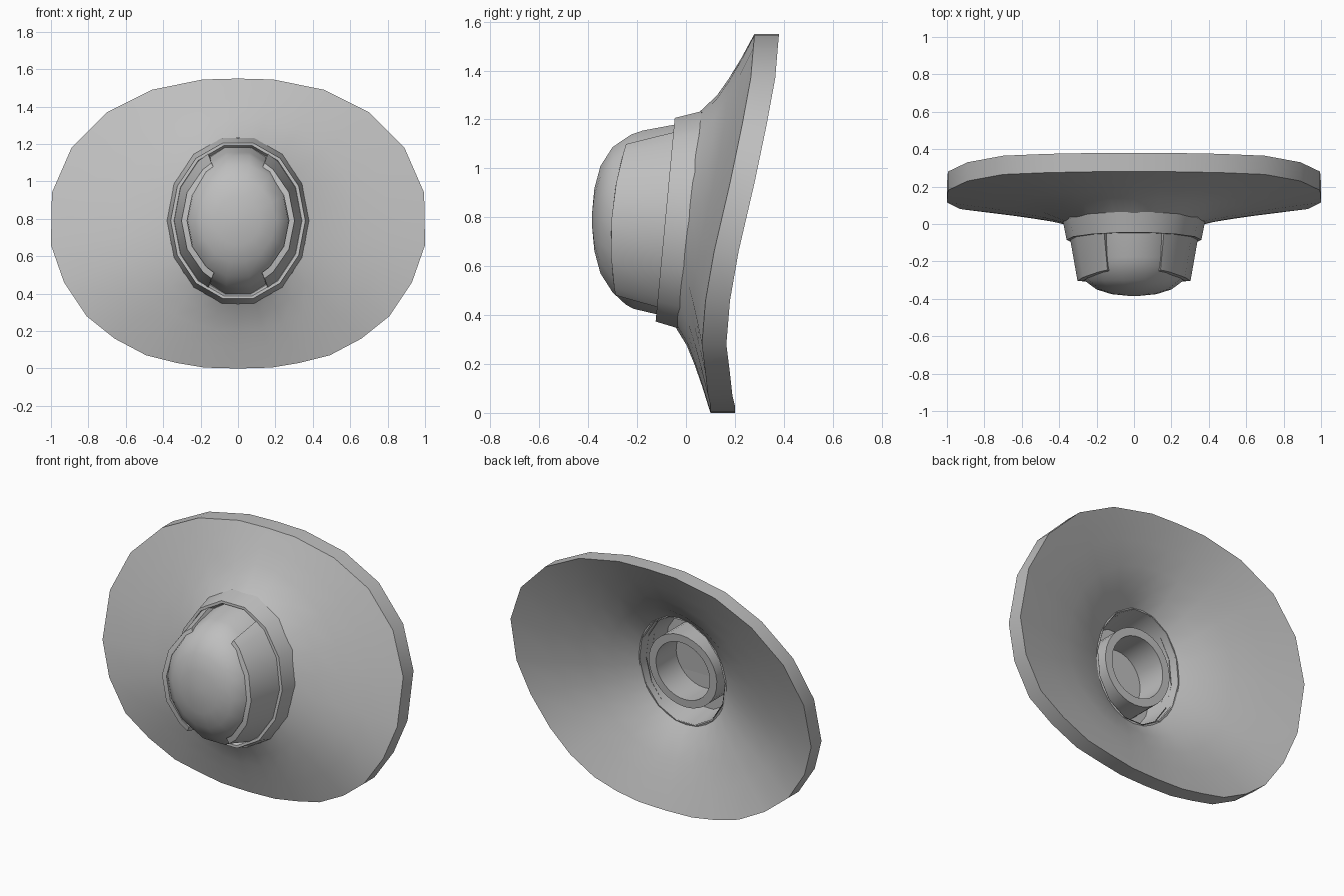
import bpy, bmesh, math

cube = bpy.data.objects.get("Cube")
if cube:
    bpy.data.objects.remove(cube, do_unlink=True)

GREY = (0.52, 0.52, 0.52, 1.0)
mat = bpy.data.materials.new("plain grey")
mat.diffuse_color = GREY
mat.use_nodes = True
mat.node_tree.nodes["Principled BSDF"].inputs["Base Color"].default_value = GREY

SIDES = 14
MID = 0.79  # height of the shared axis


def loft(name, rings, cap_start=False, cap_end=False, closed_rings=True, loop=False, angle=35):
    """Skin equal-length rings of points into one object."""
    bm = bmesh.new()
    rows = [[bm.verts.new(p) for p in ring] for ring in rings]
    pairs = list(zip(rows, rows[1:])) + ([(rows[-1], rows[0])] if loop else [])
    n = len(rows[0])
    for a, b in pairs:
        for i in range(n if closed_rings else n - 1):
            j = (i + 1) % n
            bm.faces.new((a[i], a[j], b[j], b[i]))
    if cap_start:
        bm.faces.new(rows[0])
    if cap_end:
        bm.faces.new(rows[-1])
    if not closed_rings:
        bm.faces.new([r[0] for r in rows])
        bm.faces.new([r[-1] for r in rows])
    bmesh.ops.recalc_face_normals(bm, faces=bm.faces)
    mesh = bpy.data.meshes.new(name)
    bm.to_mesh(mesh)
    bm.free()
    mesh.materials.append(mat)
    obj = bpy.data.objects.new(name, mesh)
    bpy.context.collection.objects.link(obj)
    bpy.ops.object.select_all(action="DESELECT")
    obj.select_set(True)
    bpy.context.view_layer.objects.active = obj
    bpy.ops.object.shade_smooth_by_angle(angle=math.radians(angle))
    return obj


def oval(y, rx, rz, tilt=0.0, bow=0.0, angles=None):
    """Upright oval ring; tilt leans it back and bow curves its ends back."""
    angles = angles or [math.tau * i / SIDES for i in range(SIDES)]
    pts = []
    for a in angles:
        dz = rz * math.sin(a)
        pts.append((rx * math.cos(a), y + tilt * dz + bow * dz * dz, MID + dz))
    return pts


# Flared brim: half outline of the rim, mirrored
half = [(0, 1.55, .28), (.19, 1.545, .28), (.46, 1.49, .275), (.70, 1.37, .265),
        (.89, 1.18, .23), (.995, .94, .18), (1, .66, .115), (.93, .46, .08),
        (.81, .28, .065), (.66, .16, .08), (.49, .07, .09), (.33, .03, .10),
        (.18, .005, .10), (0, 0, .10)]
outline = half + [(-x, z, y) for x, z, y in half[-2:0:-1]]
THICK = 0.10


def flare(s, rx, rz, y0, power, back):
    ring = []
    for x, z, y in outline:
        a = math.atan2((z - MID) / rz, x / rx)
        ix, iz = rx * math.cos(a), rz * math.sin(a)
        iy = y0 + 0.111 * iz
        f = s ** power
        ring.append((ix + (x - ix) * s, iy + (y + back - iy) * f, MID + iz + (z - MID - iz) * s))
    return ring


steps = (0, 0.2, 0.42, 0.68, 1)
front = [flare(s, .372, .445, .01, .74, 0) for s in steps]
rear = [flare(s, .29, .34, .03, .74, THICK) for s in reversed(steps)]
loft("brim", front + rear)

# Collar with its stepped front lip and the hollow behind it
loft("collar", [oval(.015, .38, .455, .111), oval(-.085, .36, .427, .094),
                oval(-.085, .342, .412, .094), oval(-.06, .325, .40, .094),
                oval(-.06, .28, .33, .1), oval(.035, .29, .34, .111)], loop=True)

# Domed core, hollow and open at the rear
loft("domed_core", [oval(.0, .27, .335, .09), oval(-.05, .30, .405, .09), oval(-.195, .285, .374, .05),
                    oval(-.235, .28, .357, .03), oval(-.30, .268, .305),
                    oval(-.35, .20, .225), oval(-.375, .12, .13),
                    oval(-.384, .03, .03)], cap_end=True, angle=45)
loft("core_lining", [oval(.03, .285, .335, .1), oval(-.17, .26, .31, .05)], cap_end=True)

# Side guards hugging the core
limit = math.radians(62)
step = math.tau / SIDES
arc = [-limit, -2 * step, -step, 0, step, 2 * step, limit]
for side, turn in (("left", 0), ("right", math.pi)):
    angles = [a + turn for a in arc]
    loft(side + "_guard", [oval(-.06, .345, .412, .094, 0, angles),
                           oval(-.305, .302, .35, .07, .4, angles),
                           oval(-.305, .272, .315, .07, .4, angles),
                           oval(-.06, .272, .34, .094, 0, angles)],
         closed_rings=False, loop=True, angle=30)

# Rear socket tube with a closed inner end
ROUND = [math.tau * i / 32 for i in range(32)]
loft("socket_tube", [oval(y, r, r, .1, 0, ROUND) for y, r in
                     ((-.18, .23), (.03, .23), (.03, .182), (-.165, .182))], cap_end=True)
